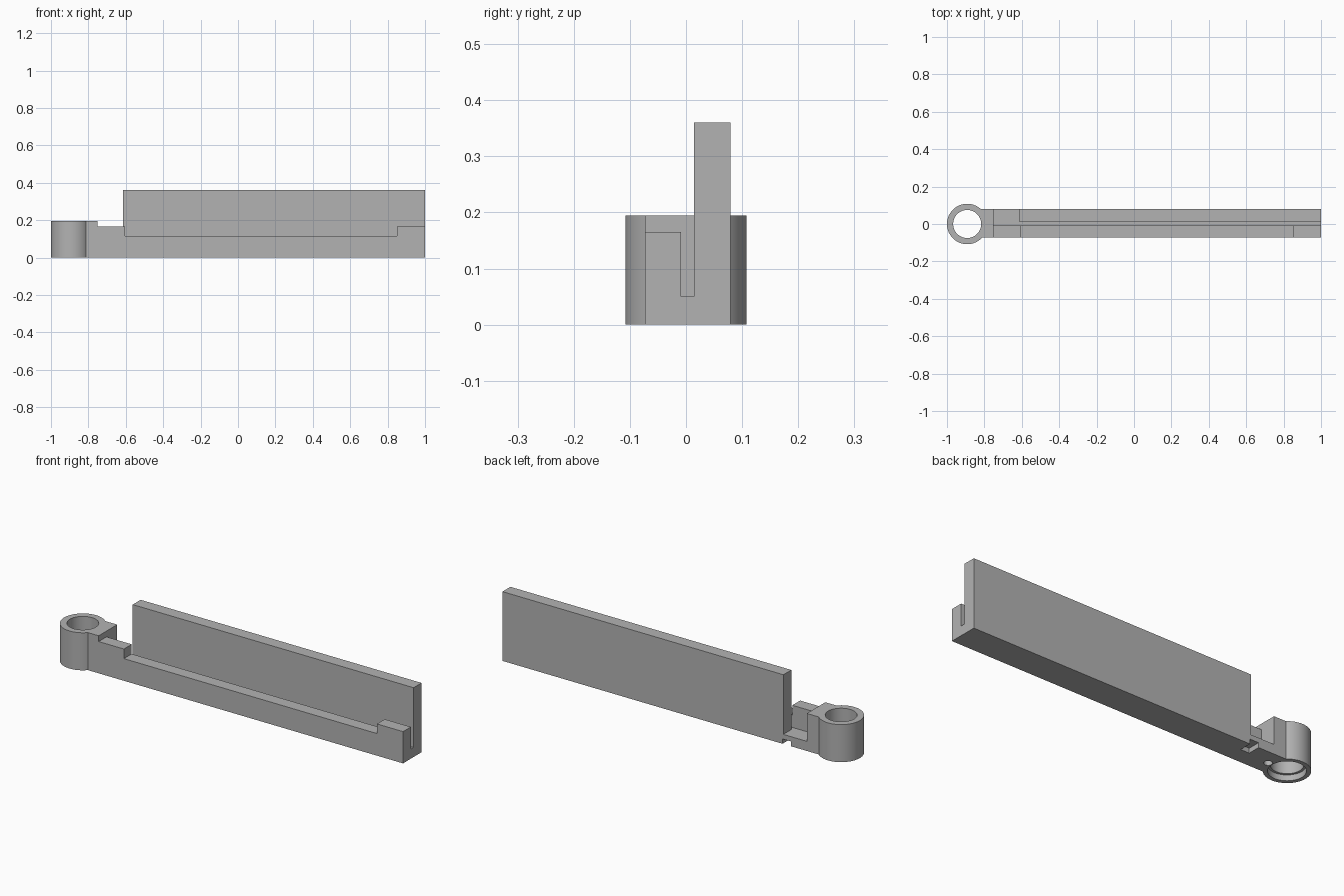
import bpy, bmesh, math

old = bpy.data.objects.get("Cube")
if old:
    bpy.data.objects.remove(old, do_unlink=True)

mat = bpy.data.materials.new("plain_grey")
mat.use_nodes = True
grey = (0.45, 0.45, 0.45, 1)
mat.diffuse_color = grey
mat.node_tree.nodes["Principled BSDF"].inputs["Base Color"].default_value = grey


def finish(name, bm):
    bmesh.ops.recalc_face_normals(bm, faces=bm.faces)
    mesh = bpy.data.meshes.new(name)
    bm.to_mesh(mesh)
    bm.free()
    mesh.materials.append(mat)
    ob = bpy.data.objects.new(name, mesh)
    bpy.context.scene.collection.objects.link(ob)
    return ob


def extrude_profile(name, xz, y0, y1):
    """Side outline pushed from y0 to y1."""
    bm = bmesh.new()
    face = bm.faces.new([bm.verts.new((x, y0, z)) for x, z in xz])
    out = bmesh.ops.extrude_face_region(bm, geom=[face])
    verts = [g for g in out["geom"] if isinstance(g, bmesh.types.BMVert)]
    bmesh.ops.translate(bm, verts=verts, vec=(0, y1 - y0, 0))
    return finish(name, bm)


def block(name, x0, x1, y0, y1, z0, z1):
    return extrude_profile(name, [(x0, z0), (x1, z0), (x1, z1), (x0, z1)], y0, y1)


def cylinder(name, x, radius, z0, z1, sides=64):
    bm = bmesh.new()
    bmesh.ops.create_cone(bm, cap_ends=True, segments=sides, radius1=radius,
                          radius2=radius, depth=z1 - z0)
    bmesh.ops.translate(bm, verts=bm.verts, vec=(x, 0, (z0 + z1) / 2))
    return finish(name, bm)


def combine(target, tool, operation):
    """Boolean that is applied at once, then the tool is dropped."""
    tool.hide_render = True
    mod = target.modifiers.new(operation.title(), "BOOLEAN")
    mod.operation, mod.solver, mod.object = operation, "EXACT", tool
    bpy.context.view_layer.objects.active = target
    bpy.ops.object.modifier_apply(modifier=mod.name)
    bpy.data.objects.remove(tool, do_unlink=True)


RING_X = -0.892
NECK, WALL, END = -0.75, -0.615, 1.0
FRONT, BACK = -0.073, 0.079
SLOT_FRONT, SLOT_BACK, FLOOR = -0.009, 0.014, 0.05
LOW, HIGH, TOP = 0.195, 0.36, 0.5

# Bar with tall back wall
arm = extrude_profile("hinge_arm", [(RING_X, 0), (END, 0), (END, HIGH), (WALL, HIGH),
                                    (WALL, LOW), (RING_X, LOW)], FRONT, BACK)

# Space above the stepped front rail
combine(arm, extrude_profile("rail_cutter", [
    (NECK, 0.165), (-0.605, 0.165), (-0.605, 0.115), (0.85, 0.115),
    (0.85, 0.165), (1.1, 0.165), (1.1, TOP), (NECK, TOP)], -0.2, 0.0), "DIFFERENCE")

# Long slot, and the open floor between neck and wall
combine(arm, block("slot_cutter", NECK, 1.1, SLOT_FRONT, SLOT_BACK, FLOOR, TOP), "DIFFERENCE")
combine(arm, block("floor_cutter", NECK, WALL, 0.0, 0.2, FLOOR, TOP), "DIFFERENCE")

# Pivot ring with bore and wider recess underneath
combine(arm, cylinder("pivot_ring", RING_X, 0.108, 0, LOW), "UNION")
combine(arm, cylinder("bore_cutter", RING_X, 0.075, -0.1, 0.3), "DIFFERENCE")
combine(arm, cylinder("recess_cutter", RING_X, 0.087, -0.1, 0.03), "DIFFERENCE")

# Underside details: small pin hole and notch at the back edge
combine(arm, cylinder("pin_cutter", -0.782, 0.02, -0.1, 0.04, 24), "DIFFERENCE")
combine(arm, block("notch_cutter", -0.66, -0.61, SLOT_BACK, 0.2, -0.1, 0.025), "DIFFERENCE")

bpy.ops.object.select_all(action="DESELECT")
arm.select_set(True)
bpy.context.view_layer.objects.active = arm
bpy.ops.object.shade_smooth_by_angle(angle=math.radians(30))
